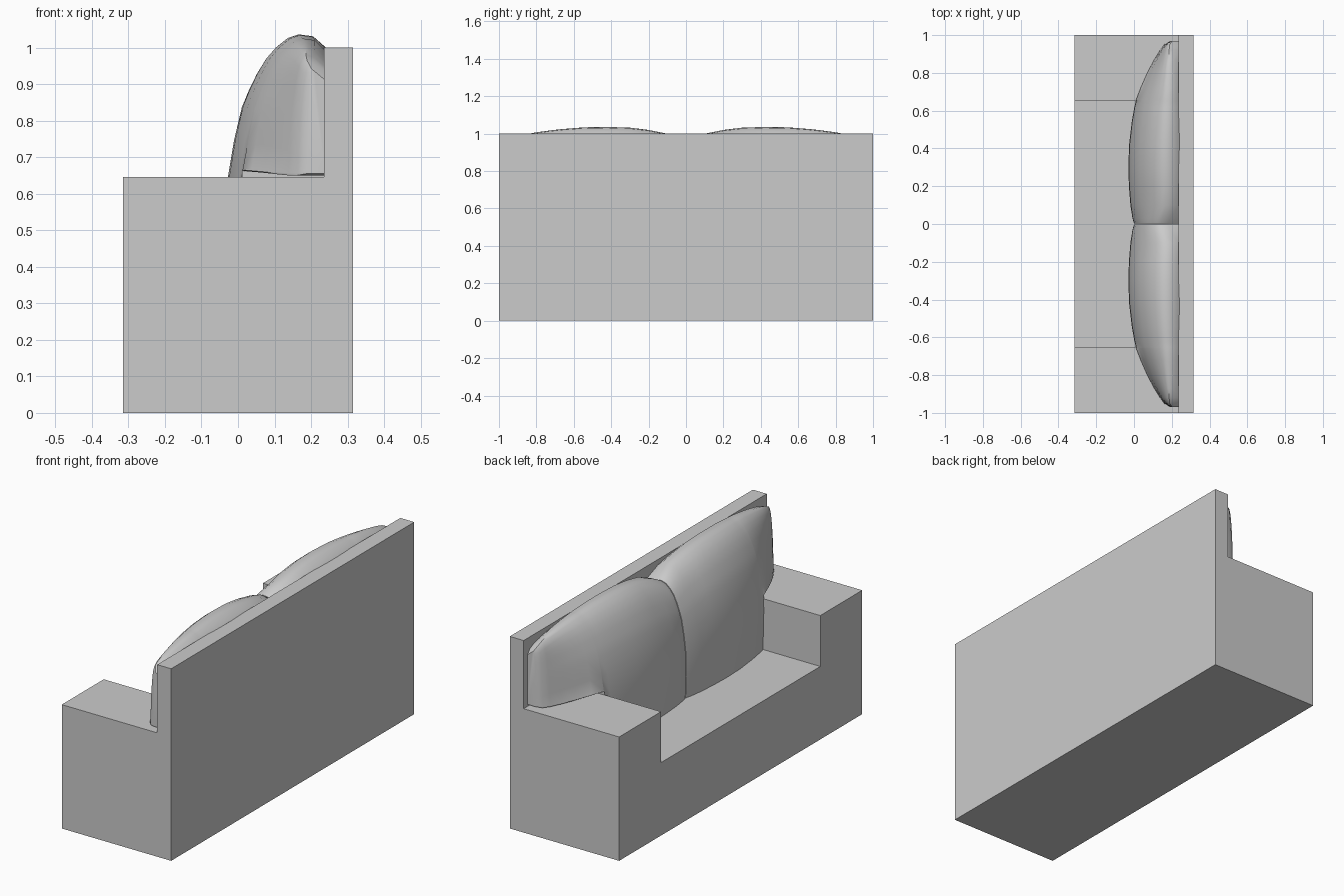
import bpy, bmesh

if "Cube" in bpy.data.objects:
    bpy.data.objects.remove(bpy.data.objects["Cube"])

def loft(name, rings):
    """Skin a list of closed rings of equal length and cap both ends."""
    bm = bmesh.new()
    vs = [[bm.verts.new(p) for p in r] for r in rings]
    n = len(vs[0])
    for a, b in zip(vs, vs[1:]):
        for i in range(n):
            j = (i + 1) % n
            bm.faces.new((a[i], a[j], b[j], b[i]))
    bm.faces.new(vs[0])
    bm.faces.new(vs[-1])
    bmesh.ops.recalc_face_normals(bm, faces=bm.faces)
    me = bpy.data.meshes.new(name)
    bm.to_mesh(me)
    bm.free()
    ob = bpy.data.objects.new(name, me)
    bpy.context.collection.objects.link(ob)
    return ob

def activate(ob):
    bpy.ops.object.select_all(action='DESELECT')
    ob.select_set(True)
    bpy.context.view_layer.objects.active = ob

SEAT, ARM, BACK_X = 0.38, 0.645, 0.235

# sofa frame: side profile extruded along the length
profile = [(-.315, 0), (.315, 0), (.315, 1), (BACK_X, 1), (BACK_X, ARM), (-.315, ARM)]
frame = loft("sofa_frame", [[(x, y, z) for x, z in profile] for y in (-1, 1)])

# seat recess between the arms
notch = [(-.4, SEAT), (BACK_X, SEAT), (BACK_X, .8), (-.4, .8)]
cutter = loft("seat_cutter", [[(x, y, z) for x, z in notch] for y in (-.655, .655)])
cutter.hide_render = True
cut = frame.modifiers.new("seat_recess", 'BOOLEAN')
cut.operation, cut.solver, cut.object = 'DIFFERENCE', 'EXACT', cutter
activate(frame)
bpy.ops.object.modifier_apply(modifier=cut.name)
bpy.data.objects.remove(cutter)

# back cushion section: (height fraction, depth fraction), front bottom to back top
section = [(0, .98), (.2, 1), (.41, .99), (.56, .93), (.70, .85), (.77, .78), (.838, .70),
           (.90, .61), (.946, .51), (.985, .39), (1, .28), (.992, .13), (.946, 0)]

# stations along the length: y, front x, top z, bottom z, depth exponent
stations = [
    (.002, .000, .955, SEAT, .7), (.03, -.008, .972, SEAT, .8), (.10, -.019, 1.0, SEAT, 1),
    (.20, -.027, 1.02, SEAT, 1), (.30, -.030, 1.032, SEAT, 1), (.42, -.026, 1.036, SEAT, 1),
    (.54, -.012, 1.034, SEAT, 1), (.62, .002, 1.028, SEAT, 1), (.653, .010, 1.025, SEAT, 1),
    (.657, .011, 1.025, .662, 1), (.72, .035, 1.018, .660, .95), (.80, .070, 1.007, .657, .85),
    (.87, .107, .994, .653, .7), (.92, .138, .98, .650, .5), (.95, .160, .965, .650, .35),
    (.968, .188, .94, .655, .25)]

def cushion(name, side):
    rings = []
    for y, front, top, bottom, power in stations:
        ring = []
        for i, (t, d) in enumerate(section):
            z = max(SEAT + t * (top - SEAT), bottom + .003 * i)
            ring.append((.24 + (front - .24) * d ** power, side * y, z))
        ring.append((.24, side * y, bottom))
        rings.append(ring)
    ob = loft(name, rings)
    activate(ob)
    bpy.ops.object.shade_smooth_by_angle(angle=.75)

cushion("left_back_cushion", 1)
cushion("right_back_cushion", -1)
